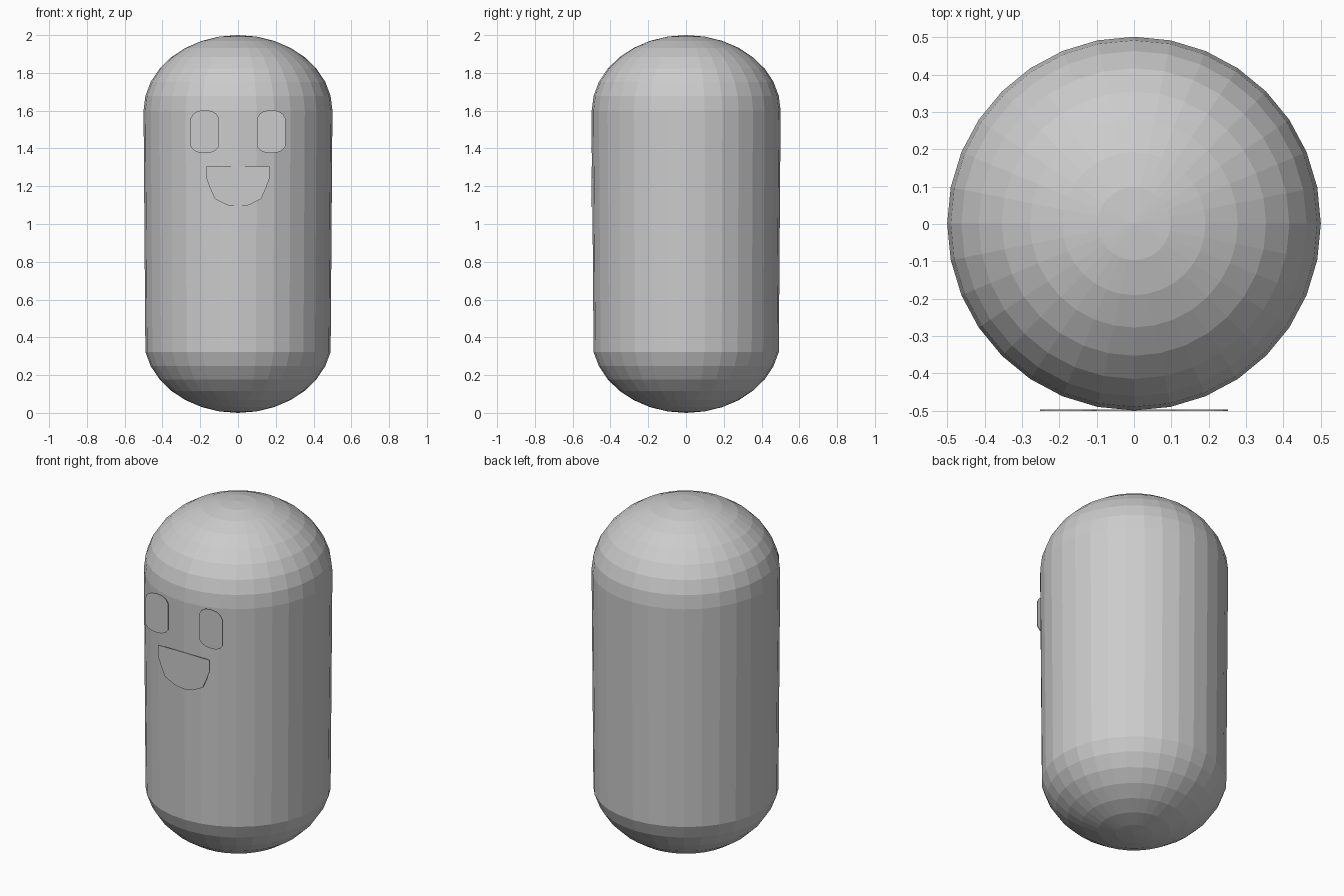
import bpy, bmesh

if "Cube" in bpy.data.objects:
    bpy.data.objects.remove(bpy.data.objects["Cube"])

FACE_Y = -0.501      # front plane of the flat face pieces
THICK = 0.004


def finish(bm, name):
    mesh = bpy.data.meshes.new(name)
    bmesh.ops.recalc_face_normals(bm, faces=bm.faces)
    bm.to_mesh(mesh)
    bm.free()
    obj = bpy.data.objects.new(name, mesh)
    bpy.context.collection.objects.link(obj)
    return obj


def plate(name, outline):
    """Thin flat plate from an (x, z) outline, facing -y."""
    bm = bmesh.new()
    face = bm.faces.new([bm.verts.new((x, FACE_Y, z)) for x, z in outline])
    extruded = bmesh.ops.extrude_face_region(bm, geom=[face], use_keep_orig=True)
    moved = [g for g in extruded["geom"] if isinstance(g, bmesh.types.BMVert)]
    bmesh.ops.translate(bm, verts=moved, vec=(0, THICK, 0))
    return finish(bm, name)


# Body: a low-poly sphere split just below its equator and stretched to a capsule
bm = bmesh.new()
bmesh.ops.create_uvsphere(bm, u_segments=32, v_segments=16, radius=1)
for v in bm.verts:
    middle = 1.6 if v.co.z > -0.01 else 0.4
    v.co = (v.co.x * 0.5, v.co.y * 0.5 + 0.001, middle + v.co.z * 0.4)
finish(bm, "body")

# Eyes: tall plates with rounded ends, mirrored across x
eye_half = [(0.0, 1.603), (0.038, 1.598), (0.062, 1.582), (0.075, 1.56),
            (0.075, 1.41), (0.055, 1.388), (0.03, 1.378), (0.0, 1.376)]
eye = eye_half + [(-x, z) for x, z in eye_half[-2:0:-1]]
for side, label in ((-1, "right"), (1, "left")):
    plate(label + "_eye", [(side * (0.176 + x), z) for x, z in eye])

# Mouth: open smile with a straight top edge
smile = [(0.168, 1.305), (0.168, 1.245), (0.15, 1.195), (0.122, 1.132), (0.058, 1.1)]
plate("mouth", smile + [(0.0, 1.091)] + [(-x, z) for x, z in reversed(smile)])
